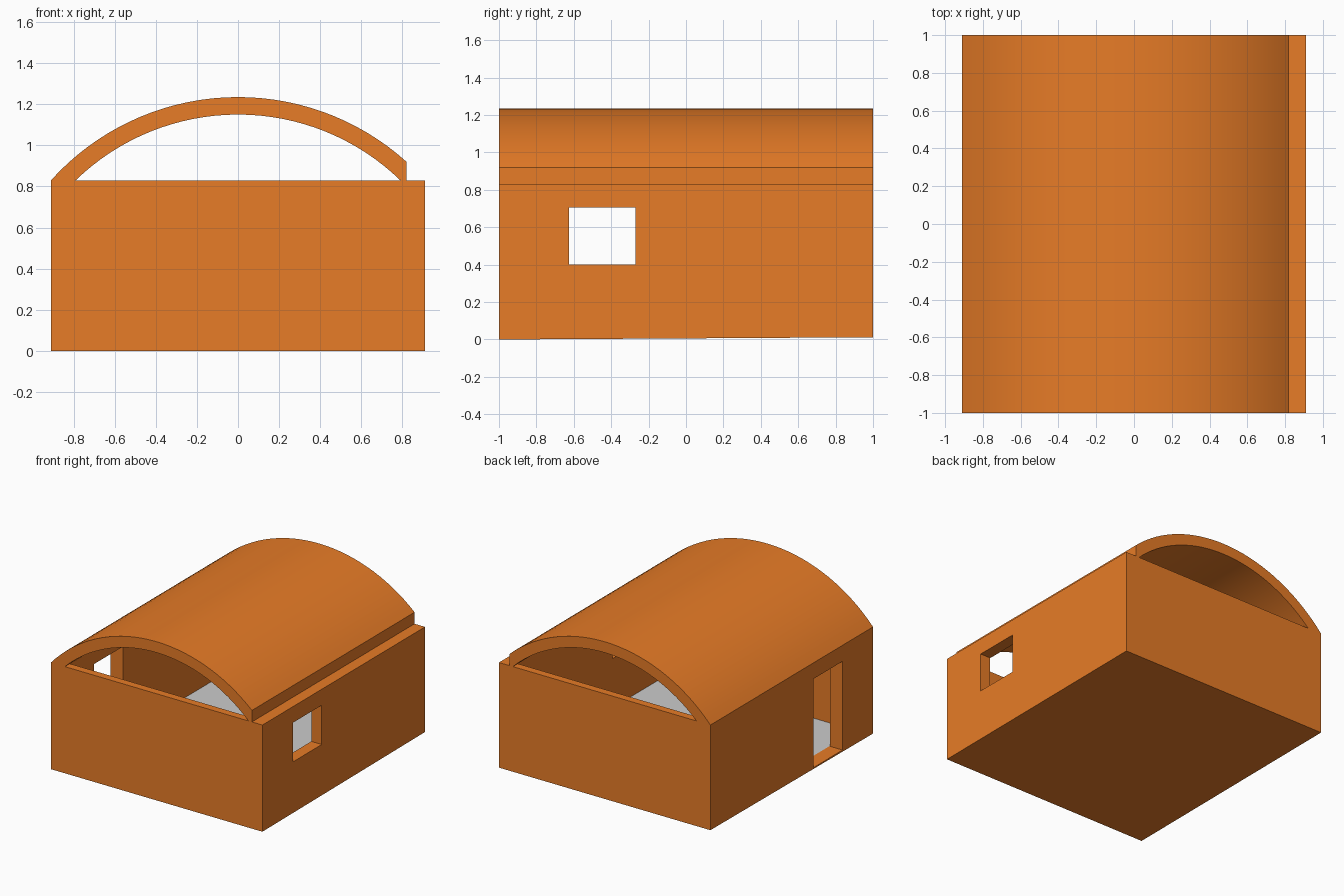
import bpy, bmesh, math

if "Cube" in bpy.data.objects:
    bpy.data.objects.remove(bpy.data.objects["Cube"])

orange = bpy.data.materials.new("orange")
orange.diffuse_color = (0.8, 0.2, 0.02, 1)
orange.use_nodes = True
orange.node_tree.nodes["Principled BSDF"].inputs["Base Color"].default_value = orange.diffuse_color


def new_object(name, bm, mat=None):
    bmesh.ops.recalc_face_normals(bm, faces=bm.faces)
    mesh = bpy.data.meshes.new(name)
    bm.to_mesh(mesh)
    bm.free()
    obj = bpy.data.objects.new(name, mesh)
    bpy.context.collection.objects.link(obj)
    if mat:
        mesh.materials.append(mat)
    return obj


def box(name, lo, hi, mat=None):
    bm = bmesh.new()
    bmesh.ops.create_cube(bm, size=1)
    for v in bm.verts:
        v.co = [(a + b) / 2 + c * (b - a) for a, b, c in zip(lo, hi, v.co)]
    return new_object(name, bm, mat)


def cut(target, name, lo, hi):
    cutter = box(name, lo, hi, orange)
    cutter.hide_render = True
    cutter.hide_viewport = True
    mod = target.modifiers.new(name, 'BOOLEAN')
    mod.operation = 'DIFFERENCE'
    mod.solver = 'EXACT'
    mod.object = cutter


# Walls: open-topped box whose underside rises slightly towards the back
walls = box("walls", (-0.91, -1, 0), (0.91, 1, 0.83), orange)
for v in walls.data.vertices:
    if v.co.y > 0 and v.co.z < 0.1:
        v.co.z = 0.012
cut(walls, "room_cutter", (-0.80, -0.94, 0.015), (0.82, 0.94, 1.0))
cut(walls, "window_cutter", (0.7, -0.625, 0.40), (1.0, -0.27, 0.705))
cut(walls, "door_cutter", (-1.0, -0.625, 0.015), (-0.7, -0.27, 0.705))

# Grey floor sheet
bm = bmesh.new()
bm.faces.new([bm.verts.new((x, y, 0.017)) for x, y in
              ((-0.80, -0.94), (0.82, -0.94), (0.82, 0.94), (-0.80, 0.94))])
new_object("floor", bm)


# Barrel roof: arched strip, trimmed upright on its right edge
def arc(radius, cz, x0, x1, n=32):
    a0, a1 = math.asin(x0 / radius), math.asin(x1 / radius)
    angles = [a0 + (a1 - a0) * i / n for i in range(n + 1)]
    return [(radius * math.sin(a), cz + radius * math.cos(a)) for a in angles]


outer = arc(1.225, 0.01, -0.91, 0.82)
inner = arc(1.135, 0.015, -0.79, 0.79)
profile = outer + [(0.82, 0.83)] + inner[::-1]
bm = bmesh.new()
face = bm.faces.new([bm.verts.new((x, -1, z)) for x, z in profile])
ext = bmesh.ops.extrude_face_region(bm, geom=[face], use_keep_orig=True)
bmesh.ops.translate(bm, vec=(0, 2, 0),
                    verts=[g for g in ext["geom"] if isinstance(g, bmesh.types.BMVert)])
roof = new_object("roof", bm, orange)
bpy.context.view_layer.objects.active = roof
roof.select_set(True)
bpy.ops.object.shade_smooth_by_angle(angle=math.radians(30))
